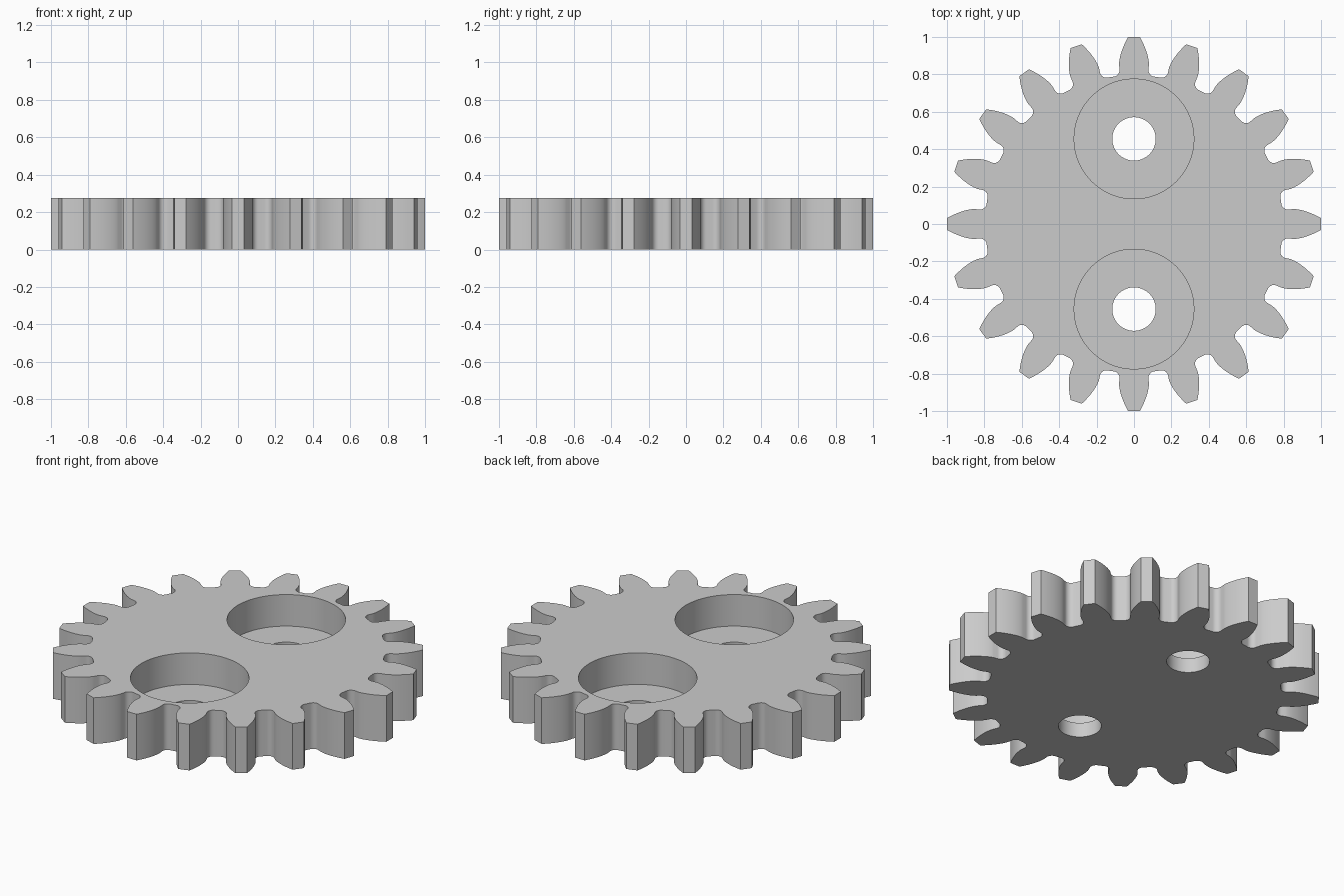
import bpy, bmesh
from math import pi, sin, cos, tan, acos, asin, atan2, hypot, radians

TEETH = 20
HEIGHT = 0.275
TIP_R = 1.0
MODULE = 2 * TIP_R / (TEETH + 2)
PITCH_R = MODULE * TEETH / 2
ROOT_R = PITCH_R - 1.25 * MODULE
PRESSURE = radians(20)
BASE_R = PITCH_R * cos(PRESSURE)
FILLET = 0.38 * MODULE
BORE_Y = 0.455
POCKET_R, HOLE_R, FLOOR_Z = 0.32, 0.116, 0.087

cube = bpy.data.objects.get("Cube")
if cube:
    bpy.data.objects.remove(cube, do_unlink=True)

grey = bpy.data.materials.new("grey_metal")
grey.use_nodes = True
colour = (0.6, 0.6, 0.6, 1)
grey.diffuse_color = colour
grey.node_tree.nodes["Principled BSDF"].inputs["Base Color"].default_value = colour


def prism(name, rings):
    """Closed solid from a stack of (outline, z) rings."""
    bm = bmesh.new()
    loops = [[bm.verts.new((x, y, z)) for x, y in pts] for pts, z in rings]
    bm.faces.new(loops[0][::-1])
    bm.faces.new(loops[-1])
    for low, high in zip(loops, loops[1:]):
        n = len(low)
        for i in range(n):
            j = (i + 1) % n
            bm.faces.new((low[i], low[j], high[j], high[i]))
    bmesh.ops.recalc_face_normals(bm, faces=bm.faces)
    mesh = bpy.data.meshes.new(name)
    bm.to_mesh(mesh)
    bm.free()
    mesh.materials.append(grey)
    obj = bpy.data.objects.new(name, mesh)
    bpy.context.collection.objects.link(obj)
    return obj


def involute(angle):
    return tan(angle) - angle


def half_tooth():
    """Polar points (radius, half angle) from valley to tip."""
    wall = pi / (2 * TEETH) + involute(PRESSURE)
    centre_r = ROOT_R + FILLET
    centre_a = wall + asin(FILLET / centre_r)
    pts = [(ROOT_R, pi / TEETH)]
    # Rounded corner between the valley and the tooth wall
    steps = 8
    sweep = pi / 2 + centre_a - wall
    for i in range(steps + 1):
        t = sweep * i / steps
        x = centre_r - FILLET * cos(t)
        y = -FILLET * sin(t)
        pts.append((hypot(x, y), centre_a + atan2(y, x)))
    # Involute flank
    steps = 10
    for i in range(steps + 1):
        r = BASE_R + (TIP_R - BASE_R) * (i / steps) ** 1.5
        pts.append((r, wall - involute(acos(min(1, BASE_R / r)))))
    return pts


# Toothed outline
half = half_tooth()
outline = []
for k in range(TEETH):
    mid = 2 * pi * k / TEETH
    polar = [(r, mid - a) for r, a in half]
    polar += [(r, mid + a) for r, a in half[:0:-1]]
    outline += [(r * cos(a), r * sin(a)) for r, a in polar]

gear = prism("gear_body", [(outline, 0), (outline, HEIGHT)])


def circle(radius, cy, n=96):
    return [(radius * cos(2 * pi * i / n), cy + radius * sin(2 * pi * i / n)) for i in range(n)]


# Two stepped bores: wide pocket above, narrow through hole below
for side in (-1, 1):
    hole, pocket = circle(HOLE_R, side * BORE_Y), circle(POCKET_R, side * BORE_Y)
    cutter = prism("bore_cutter", [(hole, -0.1), (hole, FLOOR_Z),
                                   (pocket, FLOOR_Z), (pocket, HEIGHT + 0.1)])
    cutter.hide_render = True
    cut = gear.modifiers.new("bore", 'BOOLEAN')
    cut.operation = 'DIFFERENCE'
    cut.solver = 'EXACT'
    cut.object = cutter
    bpy.context.view_layer.objects.active = gear
    bpy.ops.object.modifier_apply(modifier=cut.name)
    bpy.data.objects.remove(cutter, do_unlink=True)

# Smooth walls with crisp rims
bpy.ops.object.select_all(action='DESELECT')
gear.select_set(True)
bpy.context.view_layer.objects.active = gear
bpy.ops.object.shade_smooth_by_angle(angle=radians(30))
